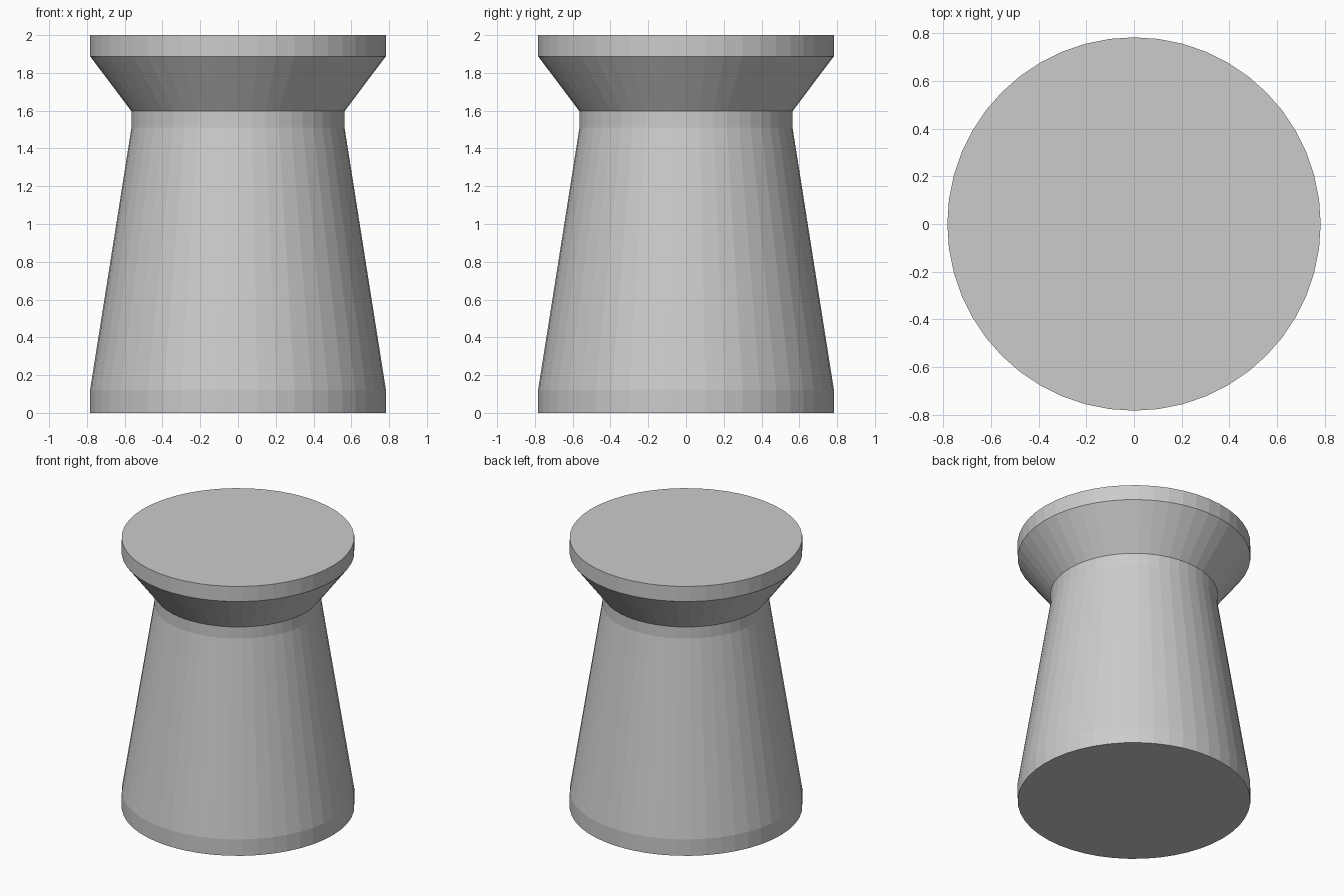
import bpy, bmesh
from math import cos, sin, tau

if "Cube" in bpy.data.objects:
    bpy.data.objects.remove(bpy.data.objects["Cube"])

SIDES = 48
# (radius, height) outline from the base to the top rim
PROFILE = [(0.783, 0.0), (0.783, 0.122), (0.564, 1.51),
           (0.564, 1.597), (0.783, 1.888), (0.783, 2.0)]


def lathe(name, profile, sides):
    bm = bmesh.new()
    rings = [[bm.verts.new((r * cos(tau * i / sides), r * sin(tau * i / sides), z))
              for i in range(sides)] for r, z in profile]
    for low, high in zip(rings, rings[1:]):
        for i in range(sides):
            j = (i + 1) % sides
            bm.faces.new((low[i], low[j], high[j], high[i]))
    # Flat end caps
    bm.faces.new(rings[0][::-1])
    bm.faces.new(rings[-1])
    mesh = bpy.data.meshes.new(name)
    bm.to_mesh(mesh)
    bm.free()
    obj = bpy.data.objects.new(name, mesh)
    bpy.context.collection.objects.link(obj)
    return obj


# Tapered pedestal with flared top
lathe("pedestal", PROFILE, SIDES)
